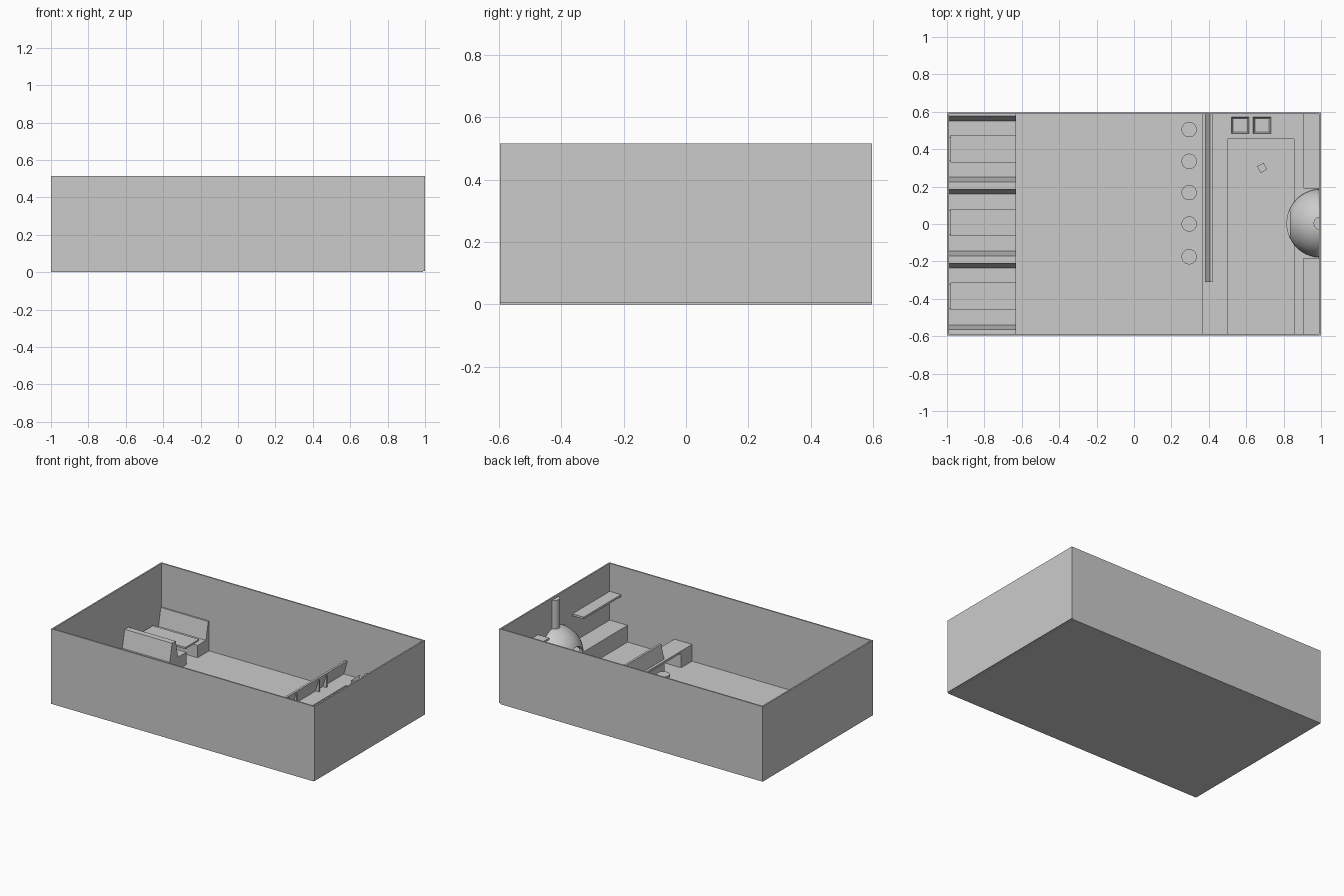
import bpy, bmesh, math

if "Cube" in bpy.data.objects:
    bpy.data.objects.remove(bpy.data.objects["Cube"])


def new_obj(name, bm):
    bmesh.ops.recalc_face_normals(bm, faces=bm.faces)
    me = bpy.data.meshes.new(name)
    bm.to_mesh(me)
    bm.free()
    ob = bpy.data.objects.new(name, me)
    bpy.context.collection.objects.link(ob)
    return ob


def box(name, x0, x1, y0, y1, z0, z1):
    bm = bmesh.new()
    bmesh.ops.create_cube(bm, size=1)
    for v in bm.verts:
        v.co = ((x0 + x1) / 2 + v.co.x * (x1 - x0),
                (y0 + y1) / 2 + v.co.y * (y1 - y0),
                (z0 + z1) / 2 + v.co.z * (z1 - z0))
    return new_obj(name, bm)


def prism(name, pts, direction):
    """Extrude a polygon of 3D points along a direction."""
    bm = bmesh.new()
    f = bm.faces.new([bm.verts.new(p) for p in pts])
    r = bmesh.ops.extrude_face_region(bm, geom=[f])
    bmesh.ops.translate(bm, vec=direction,
                        verts=[g for g in r["geom"] if isinstance(g, bmesh.types.BMVert)])
    # keep the starting cap so the solid is closed
    if not f.is_valid:
        bm.faces.new([v for v in bm.verts][:len(pts)])
    return new_obj(name, bm)


def smooth(ob):
    for p in ob.data.polygons:
        p.use_smooth = True
    bpy.context.view_layer.objects.active = ob
    ob.select_set(True)
    bpy.ops.object.shade_smooth_by_angle(angle=math.radians(35))
    ob.select_set(False)


def cylinder(name, x, y, z0, z1, r, n=24):
    bm = bmesh.new()
    bmesh.ops.create_cone(bm, cap_ends=True, segments=n, radius1=r, radius2=r, depth=z1 - z0)
    bmesh.ops.translate(bm, verts=bm.verts, vec=(x, y, (z0 + z1) / 2))
    ob = new_obj(name, bm)
    smooth(ob)
    return ob


H, F = 0.515, 0.01          # wall height, floor level
IX, IY = 0.99, 0.587        # inside faces of the walls

# Room shell
box("floor", -1, IX, -0.597, 0.597, 0, F)
for s, n in ((-1, "left"), (1, "right")):
    box(n + "_wall", *sorted((s * IX, s)), -0.597, 0.597, 0.005, H)
for s, n in ((-1, "front"), (1, "back")):
    box(n + "_wall", -IX, IX, *sorted((s * IY, s * 0.597)), 0.005, H)

# Booth benches: double-sided in the middle, single against the walls
half = [(0.02, 0.215), (0.045, 0.095), (0.135, 0.095), (0.135, F)]
for i, b in enumerate((0.205, -0.19)):
    prof = half + [(-y, z) for y, z in reversed(half)]
    prism(f"double_bench_{i}", [(-IX, b + y, z) for y, z in prof], (0.36, 0, 0))
for b, s, n in ((0.597, -1, "back"), (-0.584, 1, "front")):
    wall = -s * IY
    prof = half + [(s * (wall - b), F), (s * (wall - b), 0.215)]
    prism(n + "_bench", [(-IX, b + s * y, z) for y, z in prof], (0.36, 0, 0))

# Booth tables
for i in range(3):
    c = 0.403 - 0.395 * i
    box(f"table_top_{i}", -0.98, -0.63, c - 0.073, c + 0.073, 0.12, 0.132)
    box(f"table_leg_{i}", -0.82, -0.79, c - 0.015, c + 0.015, F, 0.12)

# Counters: U-shaped kitchen run with an entry under a flap
T0, T1 = 0.11, 0.125
box("bar_base", 0.385, 0.5, -0.315, IY, F, T0)
box("bar_top", 0.365, 0.5, -0.315, IY, T0, T1)
box("counter_flap", 0.365, 0.5, -0.468, -0.315, T0, T1)
box("bar_end_block", 0.365, 0.5, -IY, -0.468, F, T1)
box("back_counter_base", 0.5, IX, 0.455, IY, F, T0)
box("back_counter_top", 0.5, IX, 0.455, IY, T0, T1)
box("side_counter_base", 0.855, IX, -IY, 0.455, F, T0)
box("side_counter_top", 0.855, IX, -IY, 0.455, T0, T1)

# Sloping display guard on the bar, with ribs
prism("bar_guard", [(0.383, -0.31, T1), (0.393, -0.31, T1),
                    (0.42, -0.31, 0.222), (0.405, -0.31, 0.222)], (0, IY + 0.31, 0))
for i, y in enumerate((-0.28, -0.13, -0.045, 0.035, 0.28, 0.36)):
    prism(f"guard_rib_{i}", [(0.385, y, T1), (0.42, y, T1), (0.42, y, 0.222)], (0, 0.008, 0))

# Bar stools
for i, y in enumerate((0.505, 0.335, 0.168, 0, -0.175)):
    cylinder(f"stool_seat_{i}", 0.295, y, 0.08, 0.097, 0.041)
    cylinder(f"stool_post_{i}", 0.295, y, F, 0.08, 0.01, 12)
    cylinder(f"stool_foot_{i}", 0.295, y, F, 0.016, 0.03)

# Raised sinks on the back counter
for i, x in enumerate((0.568, 0.685)):
    bm = bmesh.new()
    bmesh.ops.create_cube(bm, size=1)
    for v in bm.verts:
        v.co = (x + v.co.x * 0.095, 0.528 + v.co.y * 0.09, T1 + 0.015 + v.co.z * 0.03)
    bm.faces.ensure_lookup_table()
    top = max(bm.faces, key=lambda f: f.calc_center_median().z)
    bmesh.ops.inset_region(bm, faces=[top], thickness=0.014)
    bmesh.ops.translate(bm, verts=top.verts, vec=(0, 0, -0.02))
    new_obj(f"sink_{i}", bm)

# Small bin standing in the kitchen
bin_ob = box("bin", -0.02, 0.02, -0.02, 0.02, F, 0.06)
bin_ob.location = (0.685, 0.3, 0)
bin_ob.rotation_euler = (0, 0, math.radians(28))

# Wall shelves either side of the oven
box("shelf_back", 0.905, IX, 0.19, IY, 0.308, 0.322)
box("shelf_front", 0.905, IX, -IY, -0.183, 0.308, 0.322)

# Domed oven against the right wall, with a mouth opening
bm = bmesh.new()
bmesh.ops.create_uvsphere(bm, u_segments=40, v_segments=24, radius=0.183)
bmesh.ops.translate(bm, verts=bm.verts, vec=(IX + 0.008, 0.004, T1))
for co, no in (((0, 0, T1), (0, 0, -1)), ((IX + 0.005, 0, 0), (1, 0, 0))):
    bmesh.ops.bisect_plane(bm, geom=bm.verts[:] + bm.edges[:] + bm.faces[:],
                           plane_co=co, plane_no=no, clear_outer=True)
oven = new_obj("oven_dome", bm)
oven.modifiers.new("shell", "SOLIDIFY").thickness = 0.02
smooth(oven)
arch = [(0.07 * math.cos(math.pi * k / 12), T1 + 0.025 + 0.055 * math.sin(math.pi * k / 12))
        for k in range(13)] + [(-0.07, T1 - 0.03), (0.07, T1 - 0.03)]
cutter = prism("mouth_cutter", [(0.78, 0.004 + y, z) for y, z in arch], (0.12, 0, 0))
cutter.hide_render = True
cutter.hide_set(True)
cut = oven.modifiers.new("mouth", "BOOLEAN")
cut.object = cutter
cut.operation = "DIFFERENCE"
ring = [(IX - 0.183 * math.sin(math.pi * k / 20) + 0.008,
         0.004 + 0.183 * math.cos(math.pi * k / 20)) for k in range(21)]
prism("oven_base", [(min(x, IX + 0.005), y, T0 - 0.005) for x, y in ring], (0, 0, T1 - T0 + 0.006))

# Half-round flue
flue = [(IX + 0.005 - 0.035 * math.sin(math.pi * k / 12),
         0.004 + 0.035 * math.cos(math.pi * k / 12)) for k in range(13)]
smooth(prism("flue", [(x, y, 0.29) for x, y in flue], (0, 0, 0.21)))
